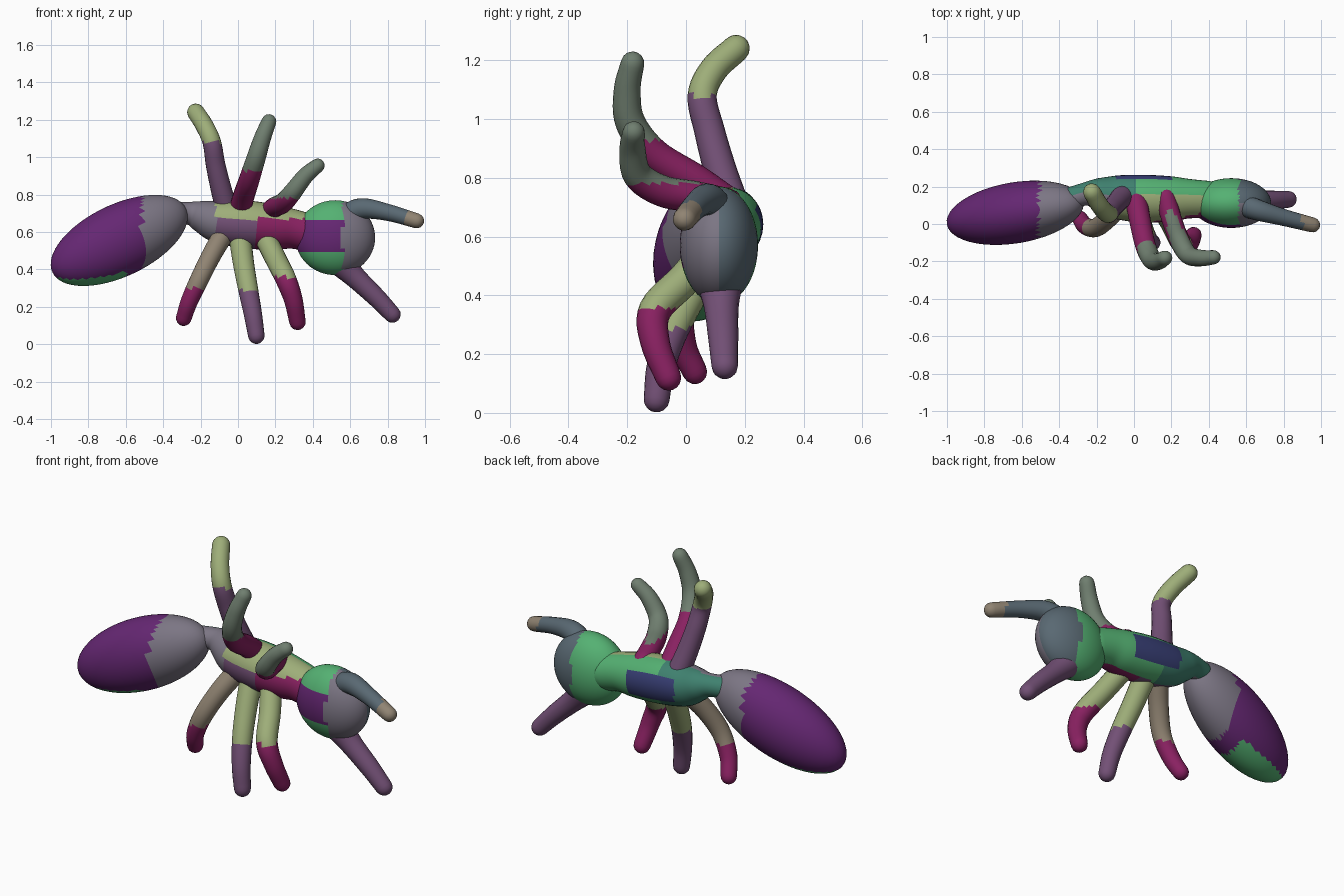
import bpy, bmesh, math
from mathutils import Vector, Matrix

if "Cube" in bpy.data.objects:
    bpy.data.objects.remove(bpy.data.objects["Cube"])

COL = {
    "grey": (.20, .18, .23, 1), "purple": (.13, .02, .17, 1), "green": (.09, .44, .17, 1),
    "olive": (.34, .42, .19, 1), "magenta": (.25, .015, .12, 1), "sage": (.16, .21, .16, 1),
    "mauve": (.17, .08, .18, 1), "navy": (.04, .05, .18, 1), "tan": (.28, .23, .17, 1),
    "slate": (.10, .14, .17, 1), "teal": (.05, .22, .16, 1),
}
MATS = {}
for key, c in COL.items():
    MATS[key] = bpy.data.materials.new(key)
    MATS[key].diffuse_color = c


def finish(name, bm, pick):
    """Make the object; pick(face centre, normal) names each face's colour."""
    bmesh.ops.recalc_face_normals(bm, faces=bm.faces)
    me = bpy.data.meshes.new(name)
    slots = []
    for f in bm.faces:
        f.smooth = True
        k = pick(f.calc_center_median(), f.normal)
        if k not in slots:
            slots.append(k)
            me.materials.append(MATS[k])
        f.material_index = slots.index(k)
    bm.to_mesh(me)
    bm.free()
    bpy.context.collection.objects.link(bpy.data.objects.new(name, me))


def ellipsoid(name, centre, axis, radii, pick):
    d = Vector(axis).normalized()
    s = Vector((0, 0, 1)).cross(d).normalized()
    u = d.cross(s)
    m = Matrix((d * radii[0], s * radii[1], u * radii[2])).transposed().to_4x4()
    bm = bmesh.new()
    bmesh.ops.create_uvsphere(bm, u_segments=48, v_segments=32, radius=1,
                              matrix=Matrix.Translation(centre) @ m)
    finish(name, bm, pick)


def spline(pts, steps=6):
    """Catmull-Rom through 4D points (x, y, z, radius)."""
    p = [2 * pts[0] - pts[1]] + pts + [2 * pts[-1] - pts[-2]]
    out = []
    for i in range(1, len(p) - 2):
        a, b, c, d = p[i - 1:i + 3]
        for k in range(steps):
            t = k / steps
            out.append(.5 * (2 * b + (c - a) * t + (2 * a - 5 * b + 4 * c - d) * t * t
                             + (3 * b - a - 3 * c + d) * t ** 3))
    return out + [pts[-1]]


def tube(name, pts, pick, sides=20):
    """Round-ended tube with changing radius along a smooth path."""
    path = spline([Vector(p) for p in pts])
    pos = [v.to_3d() for v in path]
    n = len(pos)
    rings = []
    for i in range(n):
        d = (pos[min(i + 1, n - 1)] - pos[max(i - 1, 0)]).normalized()
        rings.append((pos[i], d, path[i].w))
    caps = [math.radians(a) for a in (25, 48, 68, 84)]
    (c0, d0, r0), (c1, d1, r1) = rings[0], rings[-1]
    rings = ([(c0 - d0 * r0 * math.sin(a), d0, r0 * math.cos(a)) for a in reversed(caps)]
             + rings + [(c1 + d1 * r1 * math.sin(a), d1, r1 * math.cos(a)) for a in caps])
    span = pos[-1] - pos[0]
    ref = Vector((0, 0, 0))
    ref[min(range(3), key=lambda j: abs(span[j]))] = 1
    if name.endswith("leg"):
        ref = Vector((1, 0, 0))
    bm = bmesh.new()
    loops = []
    for c, d, r in rings:
        s = d.cross(ref).normalized()
        u = d.cross(s)
        loops.append([bm.verts.new(c + r * (s * math.cos(a) + u * math.sin(a)))
                      for a in (2 * math.pi * k / sides for k in range(sides))])
    for a, b in zip(loops, loops[1:]):
        for k in range(sides):
            j = (k + 1) % sides
            bm.faces.new((a[k], a[j], b[j], b[k]))
    bm.faces.new(loops[0])
    bm.faces.new(loops[-1])
    finish(name, bm, pick)


# Rear body
def abdomen_col(c, n):
    if c.x > -.51:
        return "grey"
    return "green" if n.z < -.72 and c.x < -.6 else "purple"


ellipsoid("abdomen", (-.635, .06, .555), (.9, .15, .43), (.40, .163, .192), abdomen_col)


# Middle body
def thorax_col(c, n):
    if n.y > .85 and -.1 < c.x < .2:
        return "navy"
    if n.y > .1:
        return "green" if c.x > 0 else "teal"
    if c.x < -.12:
        return "grey"
    return "olive" if c.z > .67 else "mauve" if c.x < .1 else "magenta"


tube("thorax", [(-.33, .14, .70, .06), (-.26, .16, .70, .062), (-.20, .16, .685, .085),
                (-.10, .145, .655, .115), (.05, .135, .64, .128), (.20, .135, .625, .12),
                (.30, .135, .615, .105), (.40, .13, .59, .10)], thorax_col, 32)


# Head
def head_col(c, n):
    if c.x > .56:
        return "slate" if n.y > 0 else "grey"
    return "purple" if .5 < c.z < .66 and n.y < .1 else "green"


ellipsoid("head", (.52, .112, .57), (1, 0, 0), (.213, .133, .2), head_col)

# Antennae
tube("upper_antenna", [(.56, .11, .68, .06), (.66, .075, .725, .056), (.80, .035, .705, .045),
                       (.955, -.005, .66, .04)], lambda c, n: "slate" if c.x < .9 else "tan")
tube("lower_antenna", [(.53, .115, .46, .085), (.62, .12, .365, .06), (.74, .127, .25, .051),
                       (.825, .132, .16, .045)], lambda c, n: "mauve")

# Legs: path points, radii from hip to tip, split height, colours below and above it
LEGS = {
    "upper_rear_leg": ([(-.06, .15, .72), (-.09, .115, .83), (-.12, .08, .96), (-.14, .055, 1.08),
                        (-.18, .095, 1.17), (-.225, .17, 1.24)], (.06, .05, .047), 1.08, "mauve", "olive"),
    "upper_middle_leg": ([(.01, .14, .71), (.03, .03, .79), (.06, -.11, .88), (.095, -.19, .99),
                          (.13, -.2, 1.1), (.165, -.182, 1.19)], (.06, .054, .04), .93, "magenta", "sage"),
    "upper_front_leg": ([(.17, .14, .71), (.20, .03, .735), (.24, -.08, .755), (.29, -.165, .81),
                         (.36, -.182, .90), (.425, -.178, .955)], (.055, .053, .038), .78, "magenta", "sage"),
    "lower_rear_leg": ([(-.07, .11, .60), (-.14, .03, .48), (-.205, -.02, .35), (-.26, -.01, .23),
                        (-.29, .03, .14)], (.055, .05, .042), .3, "magenta", "tan"),
    "lower_middle_leg": ([(.01, .11, .58), (.03, .03, .43), (.055, -.04, .29), (.08, -.085, .16),
                          (.098, -.1, .046)], (.06, .053, .044), .29, "mauve", "olive"),
    "lower_front_leg": ([(.14, .10, .58), (.20, .0, .46), (.255, -.105, .35), (.295, -.105, .24),
                         (.318, -.06, .12)], (.058, .056, .044), .36, "magenta", "olive"),
}
for name, (pts, (ra, rb, rc), split, low, high) in LEGS.items():
    last = len(pts) - 1
    out = []
    for i, p in enumerate(pts):
        t = 2 * i / last
        r = ra + (rb - ra) * t if t < 1 else rb + (rc - rb) * (t - 1)
        out.append((*p, r))
    tube(name, out, lambda c, n, s=split, a=low, b=high: a if c.z < s else b)

for m in bpy.data.materials:
    if m.users and not m.is_grease_pencil:
        m.use_nodes = True
        m.node_tree.nodes["Principled BSDF"].inputs["Base Color"].default_value = m.diffuse_color
